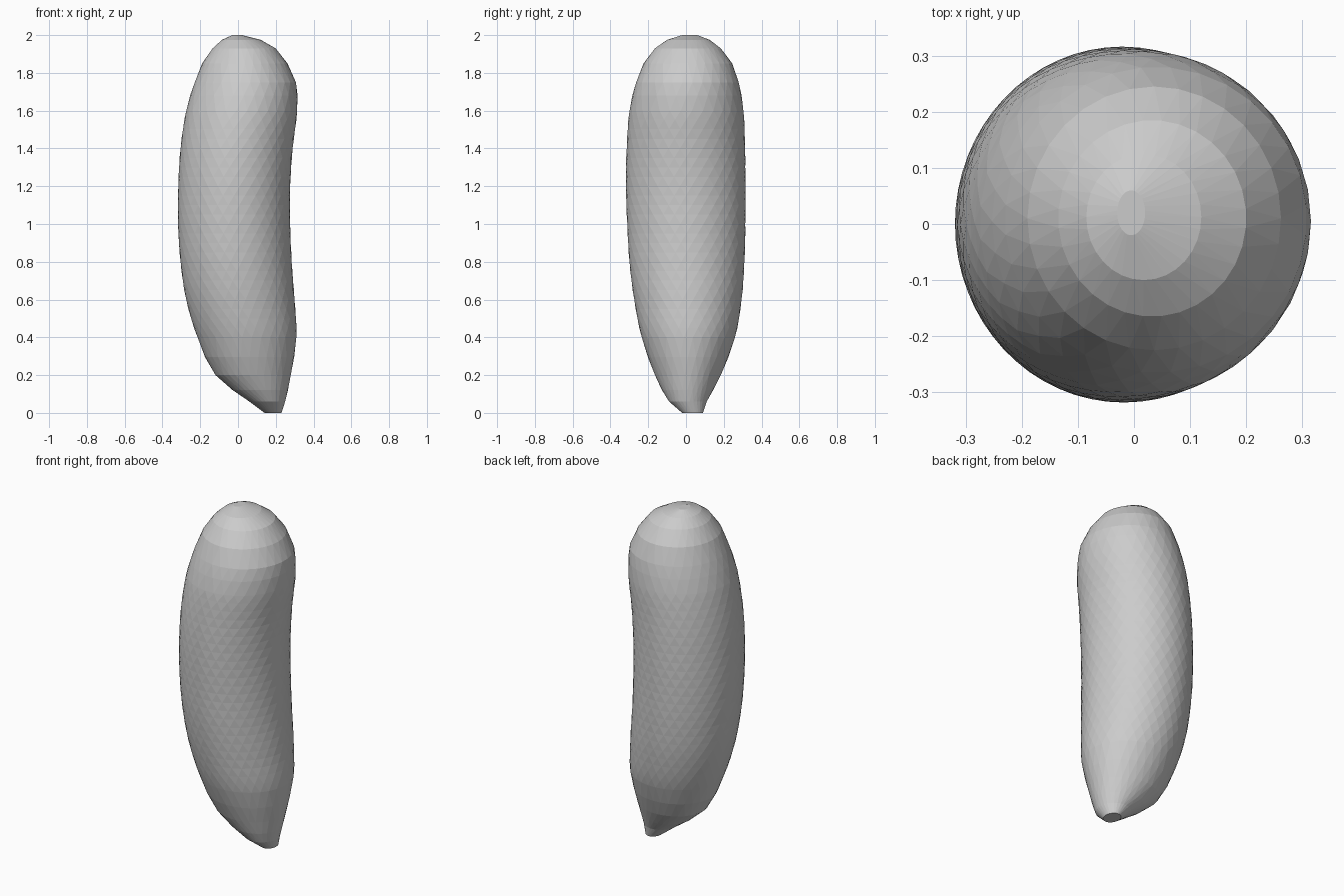
import bpy, bmesh, math

if "Cube" in bpy.data.objects:
    bpy.data.objects.remove(bpy.data.objects["Cube"])

# Body stations: z, x left, x right, y front, y back
STATIONS = [
    (0.00, 0.14, 0.23, -0.02, 0.09),
    (0.06, 0.06, 0.25, -0.09, 0.11),
    (0.20, -0.12, 0.28, -0.165, 0.185),
    (0.40, -0.215, 0.31, -0.235, 0.26),
    (0.60, -0.275, 0.30, -0.275, 0.295),
    (0.80, -0.305, 0.285, -0.30, 0.31),
    (1.00, -0.318, 0.277, -0.312, 0.315),
    (1.20, -0.317, 0.277, -0.318, 0.316),
    (1.40, -0.305, 0.29, -0.315, 0.313),
    (1.60, -0.275, 0.314, -0.30, 0.305),
    (1.75, -0.23, 0.308, -0.265, 0.28),
    (1.85, -0.19, 0.262, -0.225, 0.245),
    (1.93, -0.135, 0.20, -0.165, 0.185),
    (1.975, -0.085, 0.12, -0.10, 0.125),
    (2.00, -0.03, 0.02, -0.02, 0.06),
]
SIDES = 32


def smooth_point(i, t):
    """Catmull-Rom interpolation between station i and i + 1."""
    last = len(STATIONS) - 1
    p = [STATIONS[min(max(k, 0), last)] for k in range(i - 1, i + 3)]
    return [0.5 * (2 * b + (c - a) * t + (2 * a - 5 * b + 4 * c - d) * t * t
                   + (3 * b - a - 3 * c + d) * t ** 3)
            for a, b, c, d in zip(*p)]


# Long middle gets finer rings, the two ends stay coarsely faceted
sections = []
for i in range(len(STATIONS) - 1):
    steps = 4 if 3 <= i <= 8 else (2 if i in (1, 2, 9) else 1)
    sections += [smooth_point(i, k / steps) for k in range(steps)]
sections.append(list(STATIONS[-1]))

bm = bmesh.new()
rings = []
for r, (z, x0, x1, y0, y1) in enumerate(sections):
    ring = []
    for s in range(SIDES):
        a = 2 * math.pi * (s + 0.5 * (r % 2)) / SIDES
        ring.append(bm.verts.new(((x0 + x1) / 2 + (x1 - x0) / 2 * math.cos(a),
                                  (y0 + y1) / 2 + (y1 - y0) / 2 * math.sin(a), z)))
    rings.append(ring)

# Staggered triangle skin
for r in range(len(rings) - 1):
    lo, hi = rings[r], rings[r + 1]
    for s in range(SIDES):
        n = (s + 1) % SIDES
        if r % 2 == 0:
            bm.faces.new((lo[s], lo[n], hi[s]))
            bm.faces.new((lo[n], hi[n], hi[s]))
        else:
            bm.faces.new((lo[s], lo[n], hi[n]))
            bm.faces.new((lo[s], hi[n], hi[s]))

# Closed tip and crown
bm.faces.new(rings[0][::-1])
bm.faces.new(rings[-1])
bmesh.ops.recalc_face_normals(bm, faces=bm.faces[:])

mesh = bpy.data.meshes.new("curved_body")
bm.to_mesh(mesh)
bm.free()
body = bpy.data.objects.new("curved_body", mesh)
bpy.context.collection.objects.link(body)
